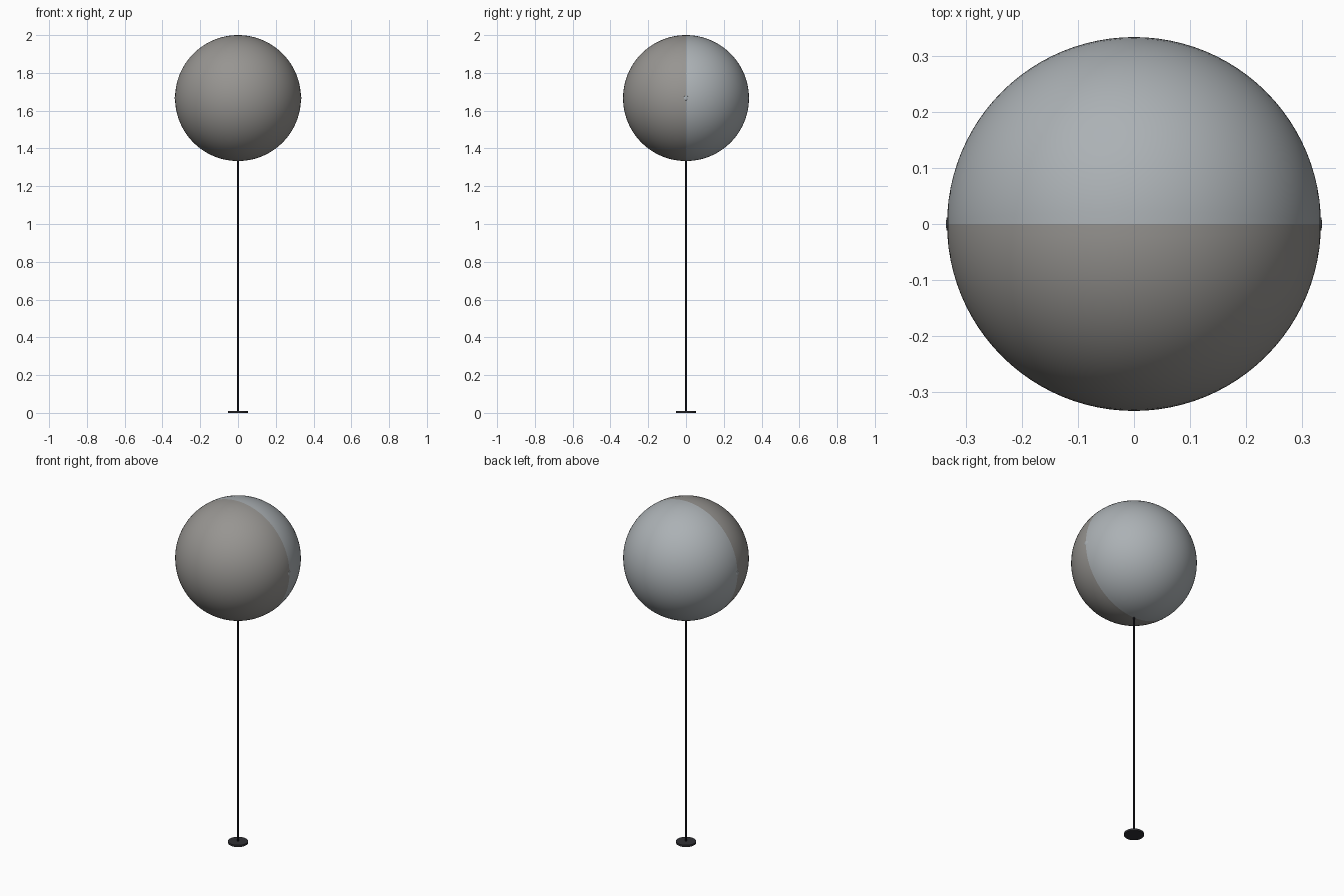
import bpy, bmesh, math
from mathutils import Matrix

if "Cube" in bpy.data.objects:
    bpy.data.objects.remove(bpy.data.objects["Cube"])

R = 1 / 3
CZ = 2 - R


def material(name, rgb):
    m = bpy.data.materials.new(name)
    m.diffuse_color = (*rgb, 1)
    m.use_nodes = True
    m.node_tree.nodes["Principled BSDF"].inputs["Base Color"].default_value = m.diffuse_color
    return m


def add_object(name, bm, mat, smooth=True):
    me = bpy.data.meshes.new(name)
    bm.to_mesh(me)
    bm.free()
    ob = bpy.data.objects.new(name, me)
    bpy.context.collection.objects.link(ob)
    me.materials.append(mat)
    if smooth:
        bpy.ops.object.select_all(action='DESELECT')
        ob.select_set(True)
        bpy.context.view_layer.objects.active = ob
        bpy.ops.object.shade_smooth_by_angle(angle=math.radians(35))
    return ob


def hemisphere(name, side, mat):
    # sphere with its poles on the x axis, cut along y = 0
    bm = bmesh.new()
    bmesh.ops.create_uvsphere(bm, u_segments=96, v_segments=48, radius=R,
                              matrix=Matrix.Rotation(math.pi / 2, 4, 'Y'))
    geom = bm.verts[:] + bm.edges[:] + bm.faces[:]
    bmesh.ops.bisect_plane(bm, geom=geom, dist=1e-5, plane_co=(0, 0, 0),
                           plane_no=(0, side, 0), clear_inner=True)
    bmesh.ops.translate(bm, vec=(0, 0, CZ), verts=bm.verts)
    add_object(name, bm, mat)


def cylinder(name, radius, z0, z1, mat, segments=48):
    bm = bmesh.new()
    bmesh.ops.create_cone(bm, cap_ends=True, segments=segments, radius1=radius,
                          radius2=radius, depth=z1 - z0,
                          matrix=Matrix.Translation((0, 0, (z0 + z1) / 2)))
    add_object(name, bm, mat)


warm = material("warm_grey", (0.31, 0.30, 0.285))
cool = material("cool_grey", (0.41, 0.44, 0.46))
black = material("black", (0.012, 0.012, 0.018))
dark = material("dark_base", (0.03, 0.03, 0.035))

# two-tone globe
hemisphere("front_shell", -1, warm)
hemisphere("back_shell", 1, cool)

# stand
cylinder("pole", 0.005, 0.005, CZ - R + 0.004, black, 24)
cylinder("base", 0.053, 0, 0.011, dark)

# small flush pins on both sides of the seam
for name, s in (("left_pin", -1), ("right_pin", 1)):
    bm = bmesh.new()
    bmesh.ops.create_uvsphere(bm, u_segments=16, v_segments=8, radius=0.012)
    bmesh.ops.scale(bm, vec=(0.15, 1, 1), verts=bm.verts)
    bmesh.ops.translate(bm, vec=(s * R, 0, CZ), verts=bm.verts)
    add_object(name, bm, cool)
